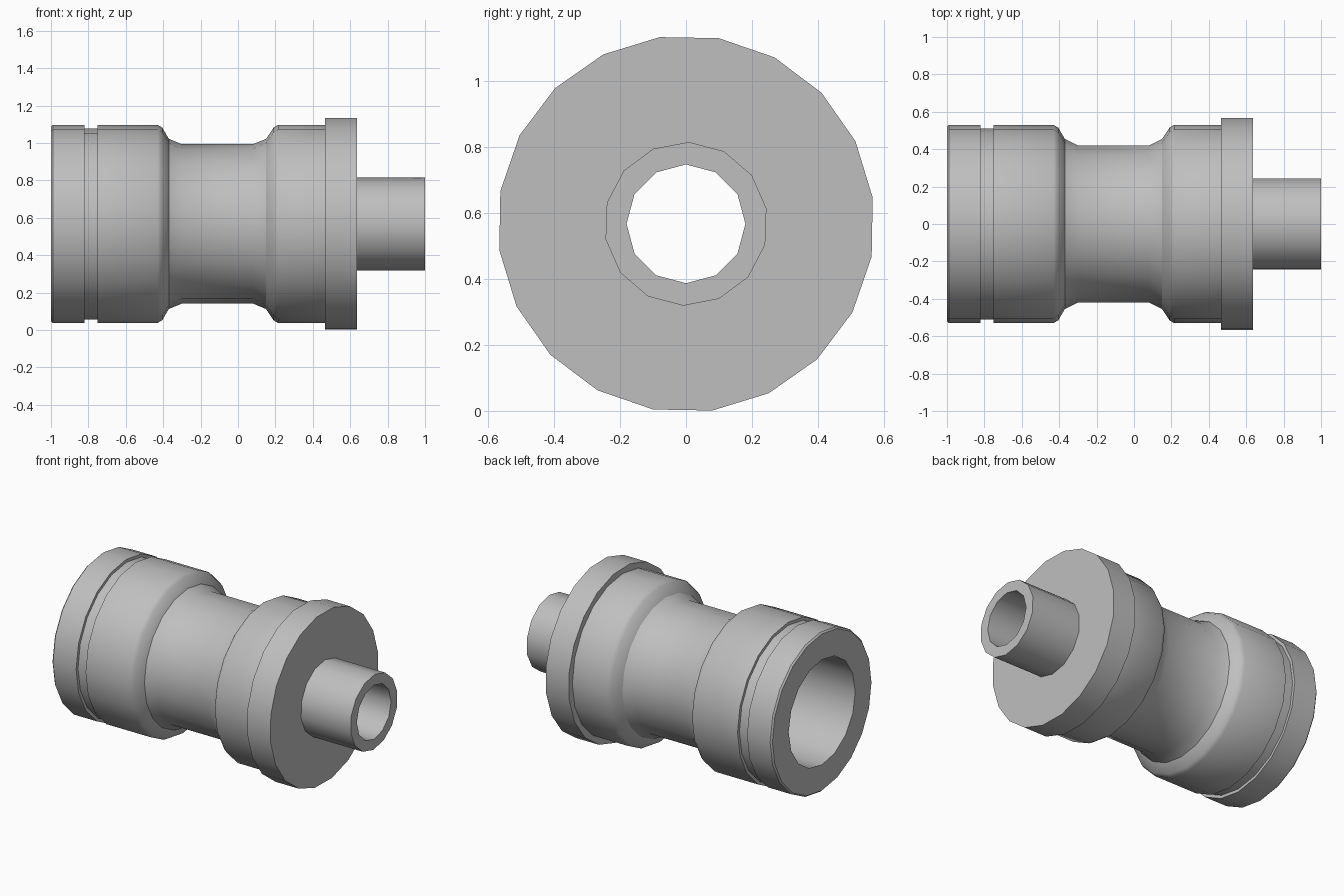
import bpy, bmesh, math

cube = bpy.data.objects.get("Cube")
if cube:
    bpy.data.objects.remove(cube, do_unlink=True)

AXIS_Z = 0.567

steel = bpy.data.materials.new("light grey steel")
steel.use_nodes = True
colour = (0.52, 0.52, 0.52, 1)
steel.diffuse_color = colour
steel.node_tree.nodes["Principled BSDF"].inputs["Base Color"].default_value = colour


def ring(bm, x, r, n, phase):
    """Circle of n points around the x axis, phase in degrees from the top."""
    angles = [math.radians(phase) + math.tau * i / n for i in range(n)]
    return [bm.verts.new((x, r * math.sin(a), AXIS_Z + r * math.cos(a))) for a in angles]


def stitch(bm, a, b):
    """Join two rings: quads for equal counts, otherwise a triangle strip."""
    na, nb = len(a), len(b)
    if na == nb:
        for i in range(na):
            j = (i + 1) % na
            bm.faces.new((a[i], a[j], b[j], b[i]))
        return
    i = j = 0
    while i < na or j < nb:
        if j == nb or (i < na and (i + 1) * nb <= (j + 1) * na):
            bm.faces.new((a[i], a[(i + 1) % na], b[j % nb]))
            i += 1
        else:
            bm.faces.new((a[i % na], b[(j + 1) % nb], b[j]))
            j += 1


# Closed section: sides, phase, then (x, radius) points
section = [
    (20, 0, [(-1, 0.52), (-0.99, 0.53), (-0.82, 0.53), (-0.82, 0.51),      # rim and groove
             (-0.75, 0.51), (-0.75, 0.53), (-0.43, 0.53), (-0.405, 0.515),
             (-0.37, 0.455)]),
    (18, 0, [(-0.30, 0.426), (0.08, 0.426)]),                              # waist
    (20, 0, [(0.15, 0.455), (0.19, 0.515), (0.215, 0.53), (0.465, 0.53)]),  # collar
    (20, 10, [(0.465, 0.571), (0.635, 0.571)]),                            # flange
    (14, 2, [(0.635, 0.248), (1, 0.248)]),                                 # spigot
    (12, 0, [(1, 0.18), (0.465, 0.18)]),                                   # narrow bore
    (16, 0, [(0.465, 0.35), (-1, 0.35)]),                                  # wide bore
]

bm = bmesh.new()
rings = [ring(bm, x, r, n, phase) for n, phase, pts in section for x, r in pts]
for k, current in enumerate(rings):
    stitch(bm, current, rings[(k + 1) % len(rings)])
bmesh.ops.recalc_face_normals(bm, faces=bm.faces)

mesh = bpy.data.meshes.new("flanged_bushing")
bm.to_mesh(mesh)
bm.free()
mesh.materials.append(steel)
bushing = bpy.data.objects.new("flanged_bushing", mesh)
bpy.context.collection.objects.link(bushing)

# Smooth round walls, crisp rims
bpy.ops.object.select_all(action="DESELECT")
bushing.select_set(True)
bpy.context.view_layer.objects.active = bushing
bpy.ops.object.shade_smooth_by_angle(angle=math.radians(32))
